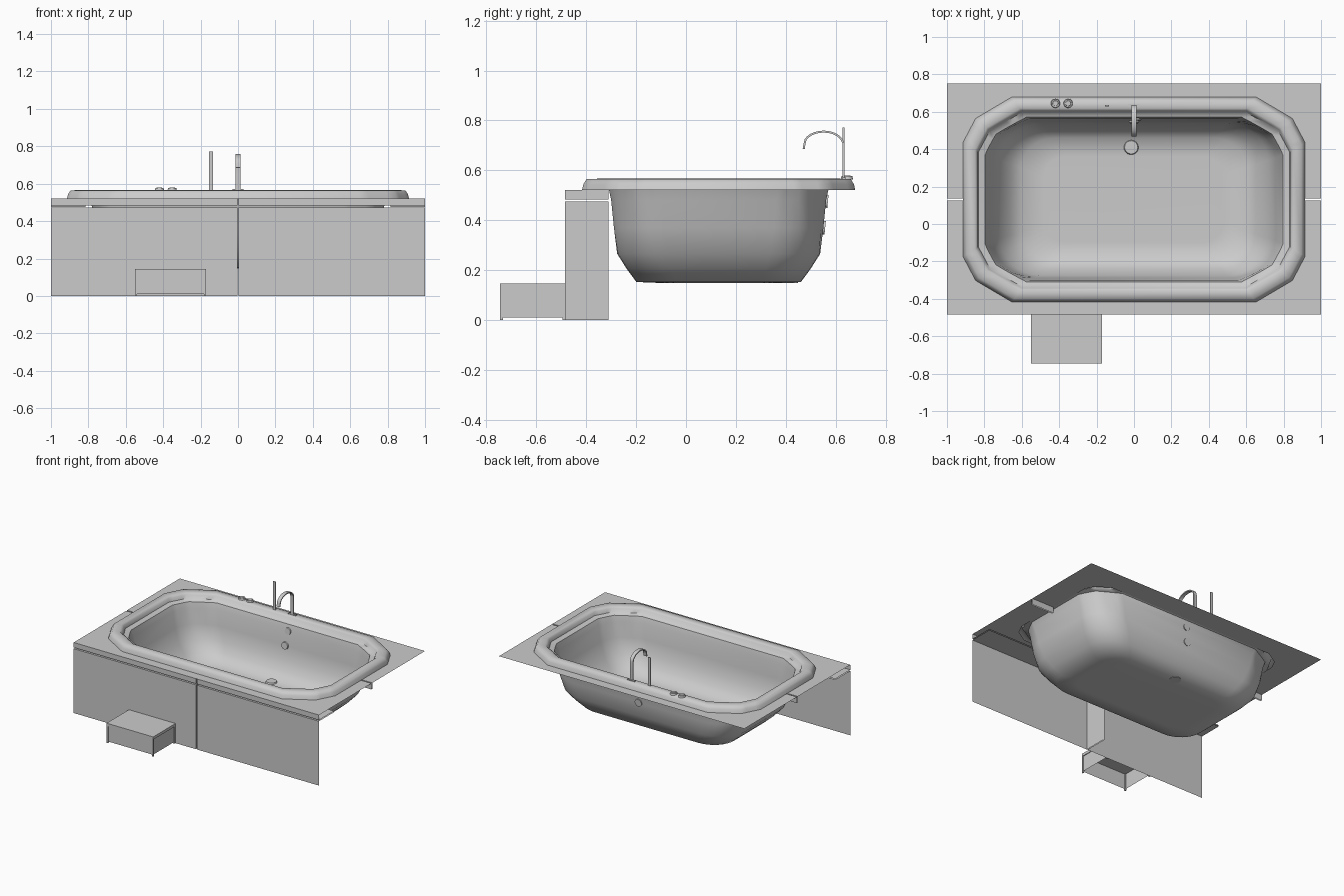
import bpy, bmesh, math
from mathutils import Vector

if "Cube" in bpy.data.objects:
    bpy.data.objects.remove(bpy.data.objects["Cube"])

CY = 0.131          # tub centre in y
DECK = 0.52         # deck height
FRONT = -0.485      # front panel plane


def make(name, verts, faces, angle=None):
    me = bpy.data.meshes.new(name)
    me.from_pydata(verts, [], faces)
    bm = bmesh.new()
    bm.from_mesh(me)
    bmesh.ops.recalc_face_normals(bm, faces=bm.faces)
    bm.to_mesh(me)
    bm.free()
    ob = bpy.data.objects.new(name, me)
    bpy.context.collection.objects.link(ob)
    if angle:
        bpy.ops.object.select_all(action='DESELECT')
        ob.select_set(True)
        bpy.context.view_layer.objects.active = ob
        bpy.ops.object.shade_smooth_by_angle(angle=math.radians(angle))
    return ob


def box(name, x0, x1, y0, y1, z0, z1):
    v = [(x, y, z) for z in (z0, z1) for y in (y0, y1) for x in (x0, x1)]
    return make(name, v, [(0, 2, 3, 1), (4, 5, 7, 6), (0, 1, 5, 4),
                          (2, 6, 7, 3), (0, 4, 6, 2), (1, 3, 7, 5)])


def sheets(name, quads):
    v = [p for q in quads for p in q]
    return make(name, v, [tuple(range(i, i + 4)) for i in range(0, len(v), 4)])


def ring(a, b, z, cx, cy, rnd, n=4):
    """Rectangle whose corners blend from a two-facet chamfer to a round arc."""
    quarter = []
    for i in range(2 * n + 1):
        t = i / (2 * n)
        u = t * 2
        if u <= 1:
            fx, fy = 1 - 0.26 * u, 0.53 * u
        else:
            fx, fy = 0.74 * (2 - u), 0.53 + 0.47 * (u - 1)
        ax, ay = math.cos(t * math.pi / 2), math.sin(t * math.pi / 2)
        fx, fy = fx + (ax - fx) * rnd, fy + (ay - fy) * rnd
        quarter.append((a - cx + cx * fx, b - cy + cy * fy))
    mir = quarter[::-1]
    pts = (quarter + [(-x, y) for x, y in mir]
           + [(-x, -y) for x, y in quarter] + [(x, -y) for x, y in mir])
    return [(x, y + CY, z) for x, y in pts]


# tub: rim, wall and floor lofted from nested outlines
SECTIONS = [  # half length, half width, height, corner x, corner y, roundness
    (0.915, 0.548, 0.520, 0.262, 0.244, 0.0),
    (0.908, 0.542, 0.545, 0.260, 0.242, 0.0),
    (0.895, 0.530, 0.564, 0.256, 0.238, 0.0),
    (0.850, 0.487, 0.566, 0.240, 0.222, 0.0),
    (0.838, 0.474, 0.555, 0.236, 0.216, 0.0),
    (0.832, 0.467, 0.530, 0.234, 0.214, 0.0),
    (0.796, 0.440, 0.522, 0.220, 0.200, 0.1),
    (0.782, 0.431, 0.480, 0.220, 0.200, 0.3),
    (0.757, 0.420, 0.370, 0.220, 0.200, 0.7),
    (0.715, 0.407, 0.265, 0.220, 0.200, 1.0),
    (0.660, 0.369, 0.205, 0.200, 0.180, 1.0),
    (0.600, 0.330, 0.152, 0.180, 0.160, 1.0),
    (0.480, 0.230, 0.148, 0.120, 0.110, 1.0)]
loops = [ring(*s) for s in SECTIONS]
n = len(loops[0])
faces = [(k * n + i, k * n + (i + 1) % n, (k + 1) * n + (i + 1) % n, (k + 1) * n + i)
         for k in range(len(loops) - 1) for i in range(n)]
faces.append(tuple(range((len(loops) - 1) * n, len(loops) * n)))
make("tub", [p for l in loops for p in l], faces, 58)

# deck halves around the tub opening, joint flanges folded down at the gap
hole = ring(0.815, 0.455, DECK, 0.13, 0.13, 0.0, 1)
GAP = 0.005
for name, s, edge in (("deck_back", 1, 0.75), ("deck_front", -1, FRONT)):
    yj = CY + s * GAP
    side = [p for p in hole if (p[1] - CY) * s > 0]
    side.sort(key=lambda p: math.atan2((p[1] - CY) * s, p[0]))
    pts = [(-1, yj, DECK), (-1, edge, DECK), (1, edge, DECK), (1, yj, DECK),
           (0.815, yj, DECK)] + side + [(-0.815, yj, DECK)]
    make(name, pts, [tuple(range(len(pts)))])
    sheets(name + "_flange", [[(m, yj, DECK), (m * 0.815, yj, DECK),
                               (m * 0.815, yj, DECK - 0.045), (m, yj, DECK - 0.045)]
                              for m in (-1, 1)])

# front panels: two lower panels and a top strip, each joint folded inwards
BACK, ZL, ZH, XG = -0.31, 0.474, 0.483, 0.004
for name, m in (("left", -1), ("right", 1)):
    for part, z0, z1, zf in (("panel", 0, ZL, ZL), ("strip", ZH, DECK, ZH)):
        sheets("front_%s_%s" % (part, name), [
            [(m * XG, FRONT, z0), (m, FRONT, z0), (m, FRONT, z1), (m * XG, FRONT, z1)],
            [(m * XG, FRONT, z0), (m * XG, BACK, z0), (m * XG, BACK, z1), (m * XG, FRONT, z1)],
            [(m * XG, FRONT, zf), (m, FRONT, zf), (m, BACK, zf), (m * XG, BACK, zf)]])

# step: top slab, corner posts, recessed panels, open below
X0, X1, Y0, Y1, H, T = -0.55, -0.17, -0.745, FRONT, 0.145, 0.011
box("step_top", X0, X1, Y0, Y1, 0.125, H)
for i, x in enumerate((X0, X1 - T)):
    for j, y in enumerate((Y0, Y1 - T)):
        box("step_post_%d%d" % (i, j), x, x + T, y, y + T, 0, 0.125)
    xm = x + T / 2
    sheets("step_side_%d" % i, [[(xm, Y0 + T, 0.01), (xm, Y1 - T, 0.01),
                                 (xm, Y1 - T, 0.125), (xm, Y0 + T, 0.125)]])
ym = Y0 + T / 2
sheets("step_front", [[(X0 + T, ym, 0.01), (X1 - T, ym, 0.01),
                       (X1 - T, ym, 0.125), (X0 + T, ym, 0.125)]])


def disc(name, loc, r, h, axis=(0, 0, 1), seg=24):
    bm = bmesh.new()
    bmesh.ops.create_cone(bm, cap_ends=True, segments=seg, radius1=r, radius2=r * 0.88, depth=h)
    rot = Vector(axis).to_track_quat('Z', 'Y')
    for v in bm.verts:
        v.co = rot @ v.co + Vector(loc)
    vs = [tuple(v.co) for v in bm.verts]
    fs = [tuple(v.index for v in f.verts) for f in bm.faces]
    bm.free()
    return make(name, vs, fs, 35)


# spout: flat band swept along an arched path
path = [(0.632, 0.56), (0.632, 0.64), (0.632, 0.70)]
path += [(0.552 + 0.08 * math.cos(t), 0.70 + 0.055 * math.sin(t))
         for t in [math.pi * i / 14 for i in range(1, 13)]]
path += [(0.475, 0.705), (0.472, 0.685)]
verts, faces, W, D = [], [], 0.013, 0.004
for i, p in enumerate(path):
    q0, q1 = Vector(path[max(i - 1, 0)]), Vector(path[min(i + 1, len(path) - 1)])
    d = (q1 - q0).normalized()
    nrm = Vector((-d.y, d.x)) * D
    verts += [(sx * W, p[0] + sn * nrm.x, p[1] + sn * nrm.y)
              for sx, sn in ((-1, -1), (1, -1), (1, 1), (-1, 1))]
    if i:
        k = 4 * i
        faces += [(k - 4 + j, k - 4 + (j + 1) % 4, k + (j + 1) % 4, k + j) for j in range(4)]
faces += [(3, 2, 1, 0), tuple(range(len(verts) - 4, len(verts)))]
make("spout", verts, faces, 40)
box("spout_base", -0.03, 0.03, 0.628, 0.642, 0.56, 0.571)

# hand shower stick and two control knobs
box("hand_shower", -0.156, -0.134, 0.628, 0.635, 0.56, 0.772)
for i, x in enumerate((-0.42, -0.352)):
    disc("knob_%d" % i, (x, 0.645, 0.569), 0.025, 0.014)
    disc("knob_cap_%d" % i, (x, 0.645, 0.577), 0.016, 0.004)

# drain and the two discs on the back wall
disc("drain", (-0.015, 0.41, 0.153), 0.04, 0.012)
disc("overflow_upper", (0.015, 0.562, 0.475), 0.026, 0.014, (0, -1, 0.1))
disc("overflow_lower", (0.0, 0.549, 0.37), 0.028, 0.018, (0, -1, 0.1))
